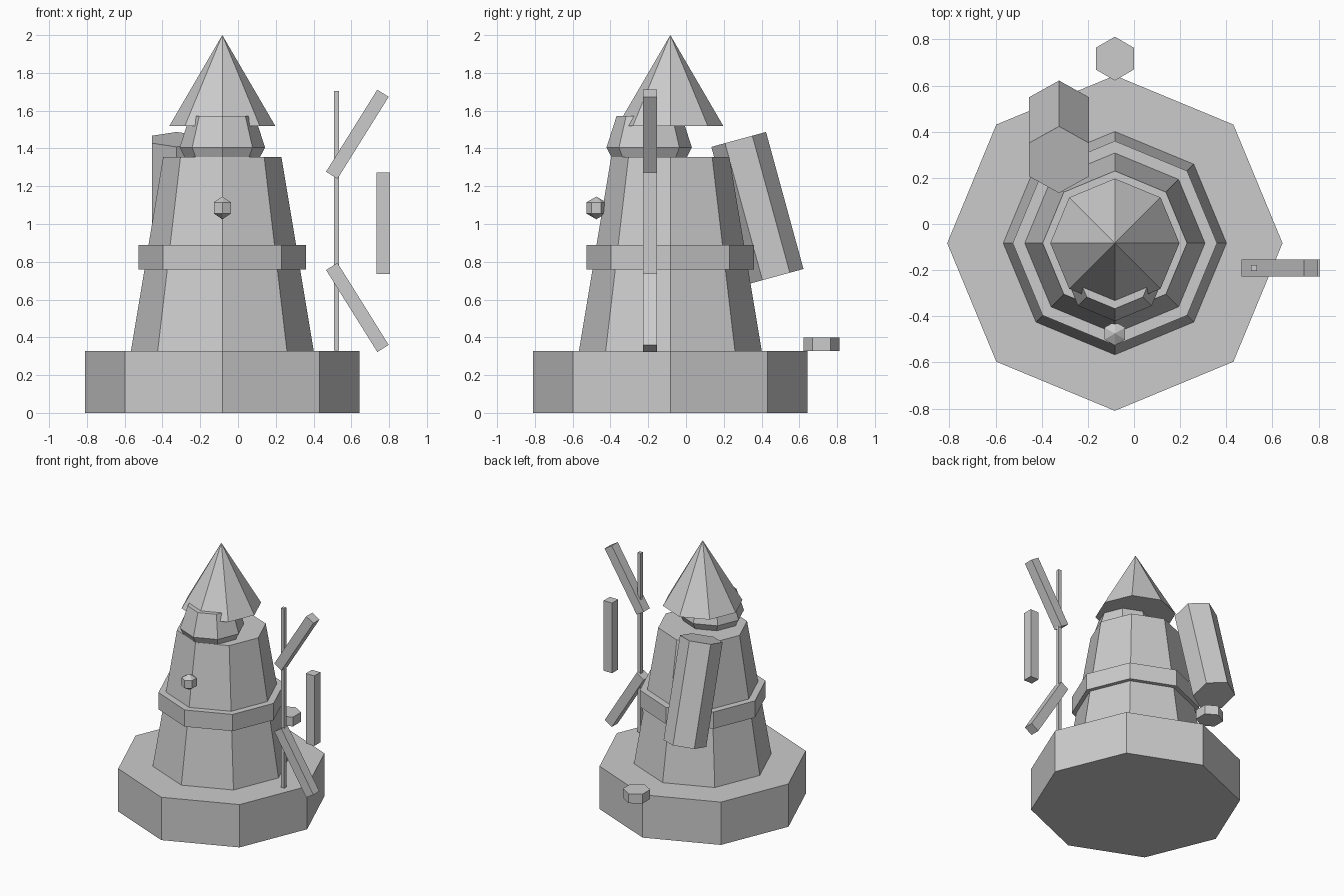
import bpy, bmesh
from math import cos, sin, pi, radians

if "Cube" in bpy.data.objects:
    bpy.data.objects.remove(bpy.data.objects["Cube"])

CX = CY = -0.083   # tower axis


def lathe(name, sides, profile, loc=(0, 0, 0), rot=(0, 0, 0), start=0.0):
    """Faceted solid from (radius, z) rings; radius 0 makes a point."""
    bm = bmesh.new()
    rings = []
    for r, z in profile:
        n = sides if r > 0 else 1
        rings.append([bm.verts.new((r * cos(start + 2 * pi * i / sides),
                                    r * sin(start + 2 * pi * i / sides), z)) for i in range(n)])
    for a, b in zip(rings, rings[1:]):
        for i in range(sides):
            j = (i + 1) % sides
            quad = [a[i % len(a)], a[j % len(a)], b[j % len(b)], b[i % len(b)]]
            bm.faces.new(list(dict.fromkeys(quad)))
    for ring in (rings[0], rings[-1]):
        if len(ring) > 1:
            bm.faces.new(ring)
    return finish(name, bm, loc, rot)


def box(name, size, loc, rot=(0, 0, 0)):
    bm = bmesh.new()
    bmesh.ops.create_cube(bm, size=1)
    bmesh.ops.scale(bm, vec=size, verts=bm.verts)
    return finish(name, bm, loc, rot)


def finish(name, bm, loc, rot):
    bmesh.ops.recalc_face_normals(bm, faces=bm.faces)
    mesh = bpy.data.meshes.new(name)
    bm.to_mesh(mesh)
    bm.free()
    ob = bpy.data.objects.new(name, mesh)
    ob.location, ob.rotation_euler = loc, rot
    bpy.context.collection.objects.link(ob)
    return ob


# Octagonal tower, bottom to top
lathe("base", 8, [(0.727, 0), (0.727, 0.328)], (CX, CY, 0))
lathe("tower", 8, [(0.484, 0.328), (0.313, 1.355)], (CX, CY, 0))
lathe("tower_band", 8, [(0.443, 0.76), (0.443, 0.888)], (CX, CY, 0))
lathe("roof", 8, [(0.28, 1.52), (0, 2.0)], (CX, CY, 0))

# Forward-set cap that pokes through the front of the roof
lathe("cap", 8, [(0.2, 1.355), (0.226, 1.405), (0.172, 1.573)], (CX, -0.195, 0))

# Hanging lamp bead on the front
lathe("lamp", 6, [(0, -0.06), (0.052, -0.03), (0.052, 0.03), (0, 0.06)],
      (CX, -0.475, 1.085), start=pi / 2)

# Leaning hexagonal barrel and small stone at the back
lathe("leaning_barrel", 6, [(0.15, -0.376), (0.15, 0.376)],
      (-0.325, 0.378, 1.085), (radians(15.3), 0, 0), start=pi / 2)
lathe("stone", 6, [(0.095, 0.328), (0.095, 0.4)], (CX, 0.717, 0), start=pi / 2)

# Upright pole with three blades fanned beside it
box("pole", (0.026, 0.026, 1.375), (0.521, -0.19, 1.017))
for name, x, z, length, tilt in (("blade_upper", 0.632, 1.475, 0.512, 32),
                                 ("blade_middle", 0.77, 1.004, 0.537, 0),
                                 ("blade_lower", 0.632, 0.558, 0.512, -32)):
    box(name, (0.071, 0.073, length), (x, -0.191, z), (0, radians(tilt), 0))
